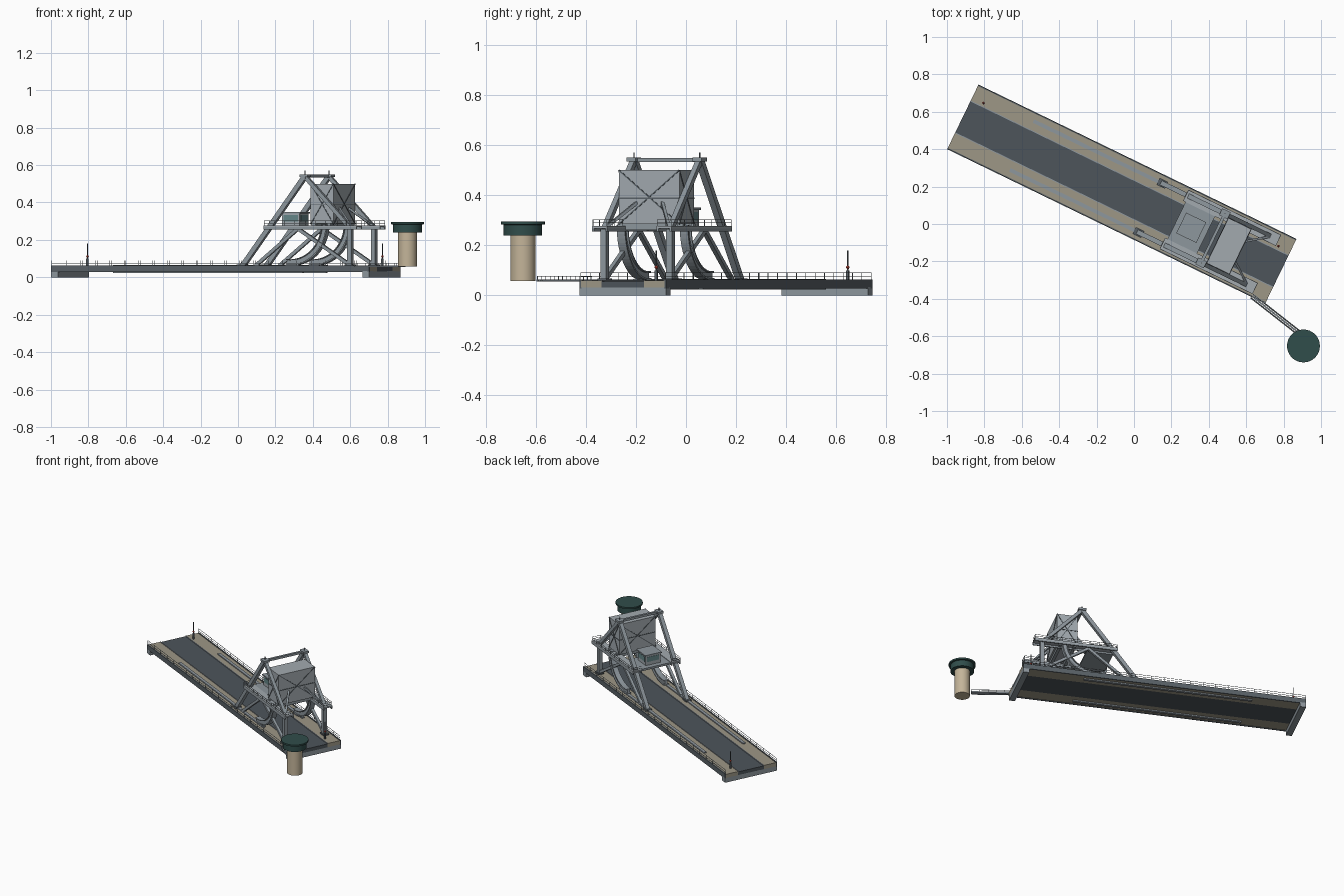
import bpy, bmesh, math
from mathutils import Vector, Matrix

if "Cube" in bpy.data.objects:
    bpy.data.objects.remove(bpy.data.objects["Cube"])

# Bridge frame: u along the deck, v across it, rotated into the world
BRIDGE = Matrix.Translation((-0.065, 0.16, 0)) @ Matrix.Rotation(math.atan2(-0.4366, 0.8997), 4, 'Z')
WORLD = Matrix.Identity(4)


def mat(name, rgb):
    m = bpy.data.materials.new(name)
    m.diffuse_color = (*rgb, 1)
    m.use_nodes = True
    m.node_tree.nodes["Principled BSDF"].inputs["Base Color"].default_value = m.diffuse_color
    return m


STEEL = mat("steel", (0.27, 0.31, 0.34))
PANEL = mat("panel", (0.36, 0.40, 0.43))
DARK = mat("dark_steel", (0.10, 0.12, 0.135))
ROAD = mat("asphalt", (0.075, 0.09, 0.105))
PATH = mat("footpath", (0.34, 0.31, 0.24))
TEAL = mat("teal_roof", (0.03, 0.075, 0.07))
TAN = mat("tan_wall", (0.55, 0.46, 0.32))
GLASS = mat("glass", (0.13, 0.24, 0.25))
RED = mat("red_lamp", (0.5, 0.06, 0.04))


def finish(bm, name, material, frame=BRIDGE):
    me = bpy.data.meshes.new(name)
    bmesh.ops.recalc_face_normals(bm, faces=bm.faces)
    bm.to_mesh(me)
    bm.free()
    ob = bpy.data.objects.new(name, me)
    me.materials.append(material)
    ob.matrix_world = frame
    bpy.context.collection.objects.link(ob)
    return ob


def add_box(bm, u0, u1, v0, v1, z0, z1):
    m = Matrix.Translation(((u0 + u1) / 2, (v0 + v1) / 2, (z0 + z1) / 2)) @ \
        Matrix.Diagonal((u1 - u0, v1 - v0, z1 - z0, 1))
    bmesh.ops.create_cube(bm, size=1, matrix=m)


def add_beam(bm, p, q, w, h=None):
    p, q = Vector(p), Vector(q)
    d = q - p
    m = Matrix.Translation((p + q) / 2) @ d.to_track_quat('Z', 'Y').to_matrix().to_4x4() @ \
        Matrix.Diagonal((w, h or w, d.length, 1))
    bmesh.ops.create_cube(bm, size=1, matrix=m)


def boxes(name, material, items, frame=BRIDGE):
    bm = bmesh.new()
    for b in items:
        add_box(bm, *b)
    return finish(bm, name, material, frame)


def beams(name, material, items, frame=BRIDGE):
    bm = bmesh.new()
    for b in items:
        add_beam(bm, *b)
    return finish(bm, name, material, frame)


def railing(name, path, z0, z1, step, r=0.0025):
    """Posts and two rails along a list of (u, v) points."""
    items = []
    for (a, b), (c, d) in zip(path, path[1:]):
        n = max(1, round(math.hypot(c - a, d - b) / step))
        for i in range(n + 1):
            t = i / n
            x, y = a + (c - a) * t, b + (d - b) * t
            items.append(((x, y, z0), (x, y, z1), r))
        for z in (z1, (z0 + z1) / 2):
            items.append(((a, b, z), (c, d, z), r))
    return beams(name, STEEL, items)


def lathe(name, material, profile, x, y, n=32):
    bm = bmesh.new()
    vs = [bm.verts.new((r, 0, z)) for r, z in profile]
    es = [bm.edges.new(e) for e in zip(vs, vs[1:])]
    bmesh.ops.spin(bm, geom=vs + es, cent=(0, 0, 0), axis=(0, 0, 1), angle=2 * math.pi, steps=n)
    bmesh.ops.remove_doubles(bm, verts=bm.verts, dist=1e-5)
    ob = finish(bm, name, material, Matrix.Translation((x, y, 0)))
    for p in ob.data.polygons:
        p.use_smooth = True
    bpy.context.view_layer.objects.active = ob
    ob.select_set(True)
    bpy.ops.object.shade_smooth_by_angle(angle=math.radians(35))
    ob.select_set(False)
    return ob


S = (-1, 1)
L, W = 0.945, 0.192


def both(v0, v1):
    return [(v0, v1), (-v1, -v0)]


# Deck
boxes("roadway", ROAD, [(-L, L, -0.095, 0.095, 0.032, 0.056)])
boxes("footpaths", PATH, [(-L, L, a, b, 0.032, 0.059) for a, b in both(0.095, 0.186)])
boxes("kerbs", STEEL, [(-L, L, a, b, 0.05, 0.062) for a, b in both(0.092, 0.097)])
boxes("edge_girders", DARK, [(-L, L, a, b, 0.028, 0.063) for a, b in both(0.184, W)])
boxes("track_girders", STEEL, [(-0.595, 0.53, a, b, 0.024, 0.066) for a, b in both(0.135, 0.155)])
boxes("end_bearings", STEEL, [(-L, -L + 0.04, -W, W, 0, 0.033), (L - 0.04, L, -W, W, 0, 0.033)])
for s, n in zip(S, ("front", "back")):
    railing(n + "_deck_railing", [(-L + 0.003, s * 0.188), (L - 0.003, s * 0.188)], 0.06, 0.09, 0.085, 0.002)

# Signal poles at both ends
for u, n in ((-0.878, "far"), (0.875, "near")):
    boxes(n + "_signal_pole", DARK, [(u - 0.002, u + 0.002, 0.113, 0.117, 0.058, 0.18),
                                     (u - 0.005, u + 0.005, 0.11, 0.12, 0.058, 0.10)])
    bm = bmesh.new()
    bmesh.ops.create_icosphere(bm, subdivisions=2, radius=0.007, matrix=Matrix.Translation((u, 0.115, 0.112)))
    finish(bm, n + "_signal_lamp", RED)

# Tower side frames
A = 0.146
APEX = (0.542, 0.54)
legs, braces = [], []
for s in S:
    v = s * A
    P = lambda u, z: (u, v, z)
    legs += [(P(0.17, 0.058), P(*APEX), 0.026), (P(*APEX), P(0.81, 0.265), 0.022),
             (P(0.81, 0.058), P(0.81, 0.265), 0.026)]
    braces += [(P(0.81, 0.065), P(0.50, 0.26), 0.018), (P(0.25, 0.063), P(0.50, 0.26), 0.018),
               ((0.70, s * 0.057, 0.37), (0.81, s * 0.14, 0.272), 0.012)]
beams("tower_legs", STEEL, legs)
beams("tower_braces", STEEL, braces)
boxes("apex_caps", STEEL, [(0.517, 0.567, s * A - 0.02, s * A + 0.02, 0.535, 0.55) for s in S])
boxes("apex_spikes", DARK, [(0.540, 0.544, s * A - 0.002, s * A + 0.002, 0.55, 0.57) for s in S])
boxes("leg_feet", DARK, [(u - 0.025, u + 0.025, s * A - 0.02, s * A + 0.02, 0.056, 0.068)
                         for s in S for u in (0.17, 0.81)])
beams("apex_crossbeam", STEEL, [((0.542, -A, 0.541), (0.542, A, 0.541), 0.016)])

# Rolling quarter-circle segments
for s, n in zip(S, ("front", "back")):
    for r0, r1, hw, part in ((0.190, 0.216, 0.009, "web"), (0.214, 0.221, 0.018, "tread"),
                             (0.186, 0.191, 0.018, "flange")):
        bm = bmesh.new()
        prof = [bm.verts.new((0.455 + r, s * 0.14 + w, 0.282))
                for r, w in ((r0, -hw), (r1, -hw), (r1, hw), (r0, hw))]
        f = bm.faces.new(prof)
        bmesh.ops.spin(bm, geom=[f, *f.edges, *prof], cent=(0.455, 0, 0.282), axis=(0, 1, 0),
                       angle=math.radians(96), steps=20)
        bmesh.ops.remove_doubles(bm, verts=bm.verts, dist=1e-6)
        finish(bm, f"{n}_rolling_segment_{part}", STEEL)

# Raised walkways
for s, n in zip(S, ("front", "back")):
    a, b = sorted((s * 0.11, s * 0.176))
    boxes(n + "_walkway", PANEL, [(0.31, 0.862, a, b, 0.268, 0.278)])
    boxes(n + "_walkway_girders", STEEL, [(0.31, 0.862, a, a + 0.008, 0.256, 0.27),
                                          (0.31, 0.862, b - 0.008, b, 0.256, 0.27)])
    railing(n + "_walkway_railing", [(0.312, s * 0.112), (0.312, s * 0.174), (0.86, s * 0.174),
                                     (0.86, s * 0.112), (0.715, s * 0.112)], 0.276, 0.302, 0.06, 0.002)

# Control cabin on its platform
boxes("cabin_platform", STEEL, [(0.325, 0.50, -0.115, 0.115, 0.26, 0.274)])
boxes("control_cabin", PANEL, [(0.36, 0.465, -0.054, 0.054, 0.272, 0.343)])
boxes("cabin_roof", STEEL, [(0.353, 0.472, -0.061, 0.061, 0.341, 0.35)])
boxes("cabin_windows", GLASS, [(0.370, 0.455, -0.056, 0.056, 0.298, 0.332),
                               (0.358, 0.467, -0.044, 0.044, 0.298, 0.332)])

# Counterweight box with cross bracing
U0, U1, V, Z0, Z1 = 0.569, 0.704, 0.134, 0.285, 0.50
boxes("counterweight", PANEL, [(U0, U1, -V, V, Z0, Z1)])
ribs = []
for u in (U0, U1):
    ribs += [((u, -V, Z0), (u, V, Z1), 0.005), ((u, V, Z0), (u, -V, Z1), 0.005),
             ((u, -V, 0.388), (u, V, 0.388), 0.005)]
for v in (-V, V):
    ribs += [((U0, v, Z0), (U1, v, Z1), 0.005), ((U1, v, Z0), (U0, v, Z1), 0.005),
             ((U0, v, 0.388), (U1, v, 0.388), 0.005)]
beams("counterweight_ribs", DARK, ribs)
boxes("counterweight_bearers", STEEL, [(u - 0.01, u + 0.01, -A, A, 0.262, 0.287) for u in (0.59, 0.683)])

# Round control tower beside the bridge
X, Y = 0.906, -0.652
lathe("round_tower_wall", TAN, [(0, 0.058), (0.05, 0.058), (0.05, 0.245), (0, 0.245)], X, Y)
lathe("round_tower_roof", TEAL, [(0, 0.24), (0.077, 0.24), (0.077, 0.282), (0.088, 0.284),
                                 (0.088, 0.295), (0, 0.295)], X, Y)

# Gangway from deck to tower
p, q = Vector((0.63, -0.385, 0)), Vector((0.885, -0.585, 0))
side = Vector((-(q - p).y, (q - p).x, 0)).normalized() * 0.011
up = lambda z: Vector((0, 0, z))
beams("gangway_floor", STEEL, [(p + side * k + up(0.059), q + side * k + up(0.059), 0.008, 0.009)
                               for k in (-1, 0, 1)], WORLD)
rails = []
for k in S:
    rails.append((p + side * k + up(0.076), q + side * k + up(0.076), 0.003))
    for i in range(7):
        c = p.lerp(q, i / 6) + side * k
        rails.append((c + up(0.058), c + up(0.076), 0.0025))
beams("gangway_rails", STEEL, rails, WORLD)
